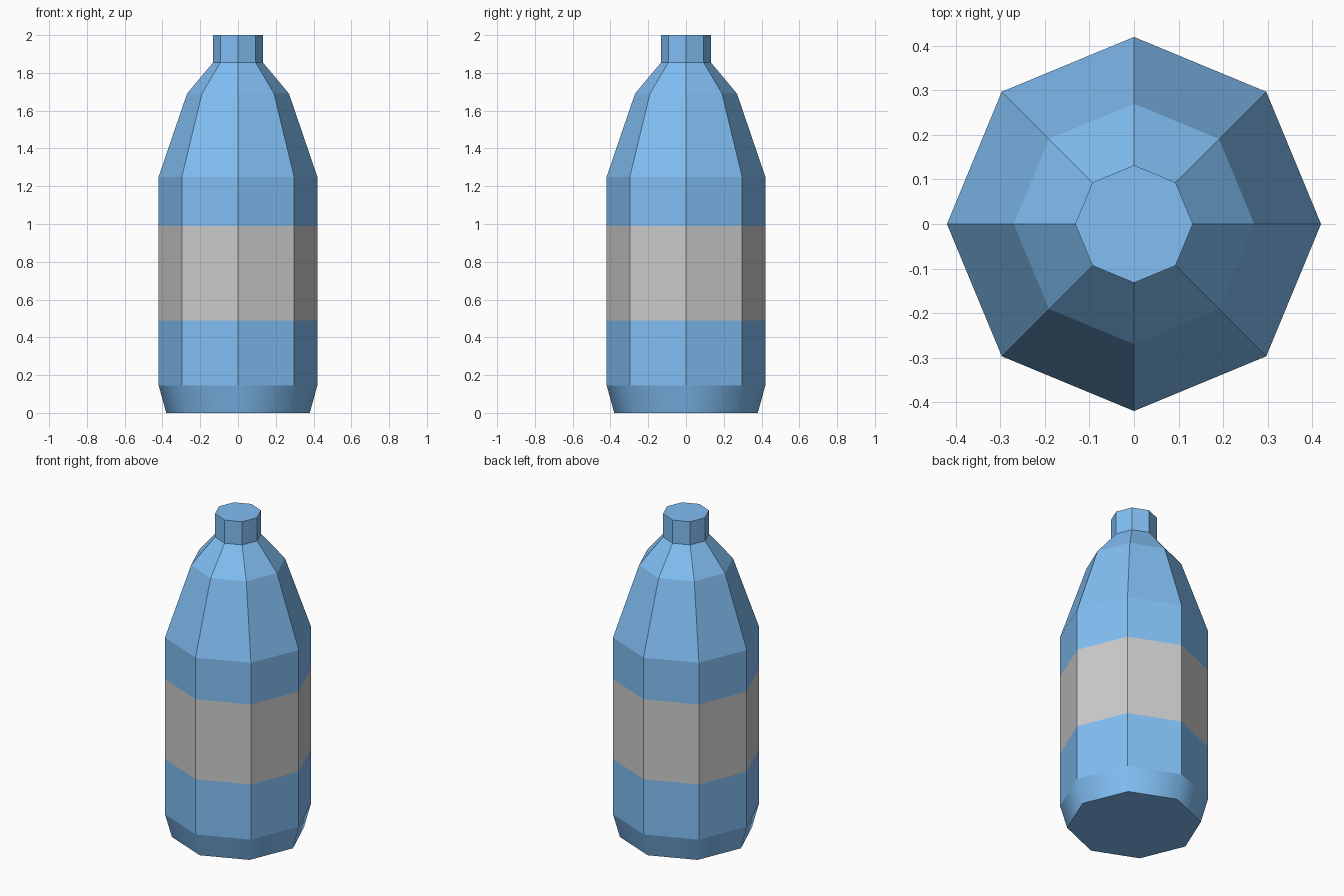
import bpy, bmesh
from math import cos, sin, pi

if "Cube" in bpy.data.objects:
    bpy.data.objects.remove(bpy.data.objects["Cube"])

SIDES = 8

blue = bpy.data.materials.new("blue")
blue.diffuse_color = (0.22, 0.52, 0.90, 1)
blue.use_nodes = True
blue.node_tree.nodes["Principled BSDF"].inputs["Base Color"].default_value = blue.diffuse_color


def lathe(name, profile, mat=None, cap_bottom=False, cap_top=False, smooth_bands=()):
    """Turn (radius, z) points into an eight-sided shell."""
    bm = bmesh.new()
    rings = [[bm.verts.new((r * cos(2 * pi * i / SIDES), r * sin(2 * pi * i / SIDES), z))
              for i in range(SIDES)] for r, z in profile]
    for b, (lo, hi) in enumerate(zip(rings, rings[1:])):
        for i in range(SIDES):
            j = (i + 1) % SIDES
            face = bm.faces.new((lo[i], lo[j], hi[j], hi[i]))
            face.smooth = b in smooth_bands
    if cap_bottom:
        bm.faces.new(rings[0][::-1])
    if cap_top:
        bm.faces.new(rings[-1])
    me = bpy.data.meshes.new(name)
    bm.to_mesh(me)
    bm.free()
    if mat:
        me.materials.append(mat)
    ob = bpy.data.objects.new(name, me)
    bpy.context.collection.objects.link(ob)
    return ob


# Lower body with softly shaded tapered base
lathe("lower_body", [(0.38, 0), (0.42, 0.145), (0.42, 0.49)], blue,
      cap_bottom=True, smooth_bands=(0,))
# Grey label band, flush with the body
lathe("label_band", [(0.42, 0.49), (0.42, 0.99)])
# Upper body, shoulders and closed neck
lathe("upper_body_and_neck", [(0.42, 0.99), (0.42, 1.25), (0.27, 1.69),
                              (0.132, 1.855), (0.132, 2.0)], blue, cap_top=True)
